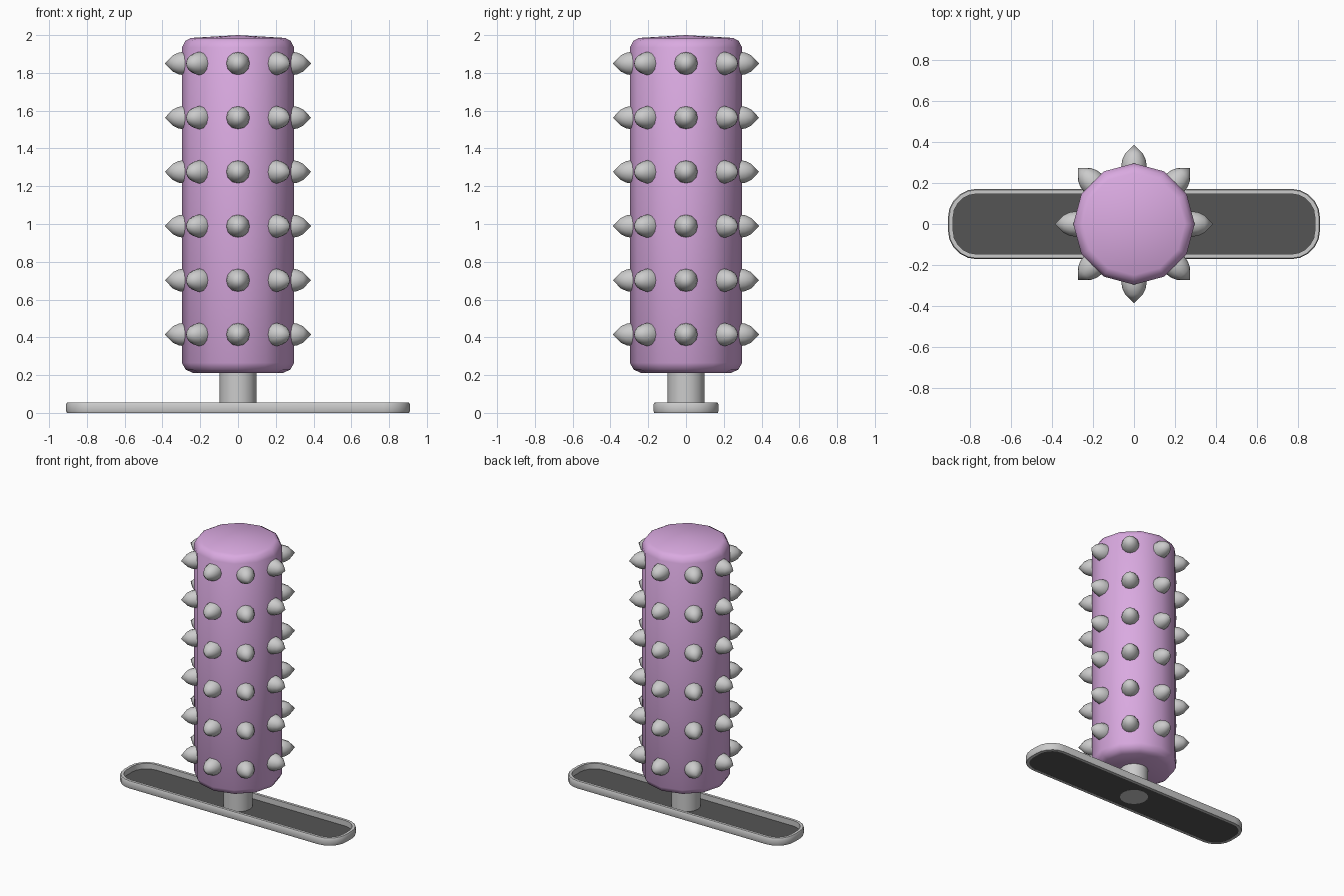
import bpy, bmesh, math
from mathutils import Matrix

if "Cube" in bpy.data.objects:
    bpy.data.objects.remove(bpy.data.objects["Cube"])


def material(name, rgb):
    m = bpy.data.materials.new(name)
    m.diffuse_color = (*rgb, 1)
    m.use_nodes = True
    m.node_tree.nodes["Principled BSDF"].inputs["Base Color"].default_value = m.diffuse_color
    return m


def finish(name, bm, mat=None, angle=40):
    bmesh.ops.recalc_face_normals(bm, faces=bm.faces)
    me = bpy.data.meshes.new(name)
    bm.to_mesh(me)
    bm.free()
    ob = bpy.data.objects.new(name, me)
    bpy.context.collection.objects.link(ob)
    if mat:
        me.materials.append(mat)
    bpy.ops.object.select_all(action='DESELECT')
    ob.select_set(True)
    bpy.context.view_layer.objects.active = ob
    bpy.ops.object.shade_smooth_by_angle(angle=math.radians(angle))
    return ob


def lathe(bm, profile, sides, matrix=Matrix()):
    # Revolve (radius, height) points about z; zero radius makes a pole
    rings = []
    for r, z in profile:
        n = sides if r > 0 else 1
        rings.append([bm.verts.new(matrix @ Matrix.Rotation(2 * math.pi * i / sides, 4, 'Z')
                                   @ Matrix.Translation((r, 0, z)).to_translation())
                      for i in range(n)])
    for a, b in zip(rings, rings[1:]):
        for i in range(sides):
            j = (i + 1) % sides
            if len(a) == 1:
                bm.faces.new((a[0], b[i], b[j]))
            elif len(b) == 1:
                bm.faces.new((a[i], a[j], b[0]))
            else:
                bm.faces.new((a[i], a[j], b[j], b[i]))


def outline(hx, hy, rad, steps=5):
    # Rounded rectangle points
    pts = []
    for q, (sx, sy) in enumerate(((1, 1), (-1, 1), (-1, -1), (1, -1))):
        for i in range(steps + 1):
            a = math.pi / 2 * (q + i / steps)
            pts.append((sx * (hx - rad) + rad * math.cos(a), sy * (hy - rad) + rad * math.sin(a)))
    return pts


lilac = material("lilac", (0.7, 0.4, 0.75))
dark = material("dark", (0.09, 0.09, 0.09))

# Roller body: twelve-sided with rounded rims and slightly domed ends
bm = bmesh.new()
lathe(bm, [(0, 0.21), (0.24, 0.212), (0.278, 0.23), (0.297, 0.265),
           (0.297, 1.935), (0.278, 1.97), (0.25, 1.985), (0, 2.0)], 12)
finish("roller_body", bm, lilac, 50)

# Spikes: six rows of eight pointed studs
bm = bmesh.new()
for row in range(6):
    for k in range(8):
        m = (Matrix.Translation((0, 0, 0.415 + 0.287 * row))
             @ Matrix.Rotation(k * math.pi / 4, 4, 'Z') @ Matrix.Rotation(math.pi / 2, 4, 'Y'))
        lathe(bm, [(0, 0.25), (0.06, 0.26), (0.062, 0.285), (0.057, 0.315),
                   (0.043, 0.345), (0, 0.387)], 12, m)
finish("spikes", bm, None, 60)

# Post
bm = bmesh.new()
lathe(bm, [(0, 0), (0.098, 0), (0.098, 0.24), (0, 0.24)], 16)
finish("post", bm)

# Base rim: closed tube around the foot
bm = bmesh.new()
loops = [[bm.verts.new((x, y, z)) for x, y in outline(0.91 - d, 0.172 - d, 0.14 - d)]
         for d, z in ((0.004, 0), (0, 0.01), (0, 0.045), (0.005, 0.055), (0.025, 0.055), (0.025, 0))]
for a, b in zip(loops, loops[1:] + loops[:1]):
    for i in range(len(a)):
        j = (i + 1) % len(a)
        bm.faces.new((a[i], a[j], b[j], b[i]))
finish("base_rim", bm)

# Dark floor of the base
bm = bmesh.new()
face = bm.faces.new([bm.verts.new((x, y, 0.001)) for x, y in outline(0.886, 0.148, 0.116)])
ext = bmesh.ops.extrude_face_region(bm, geom=[face], use_keep_orig=True)
for v in ext["geom"]:
    if isinstance(v, bmesh.types.BMVert):
        v.co.z = 0.014
finish("base_plate", bm, dark)
